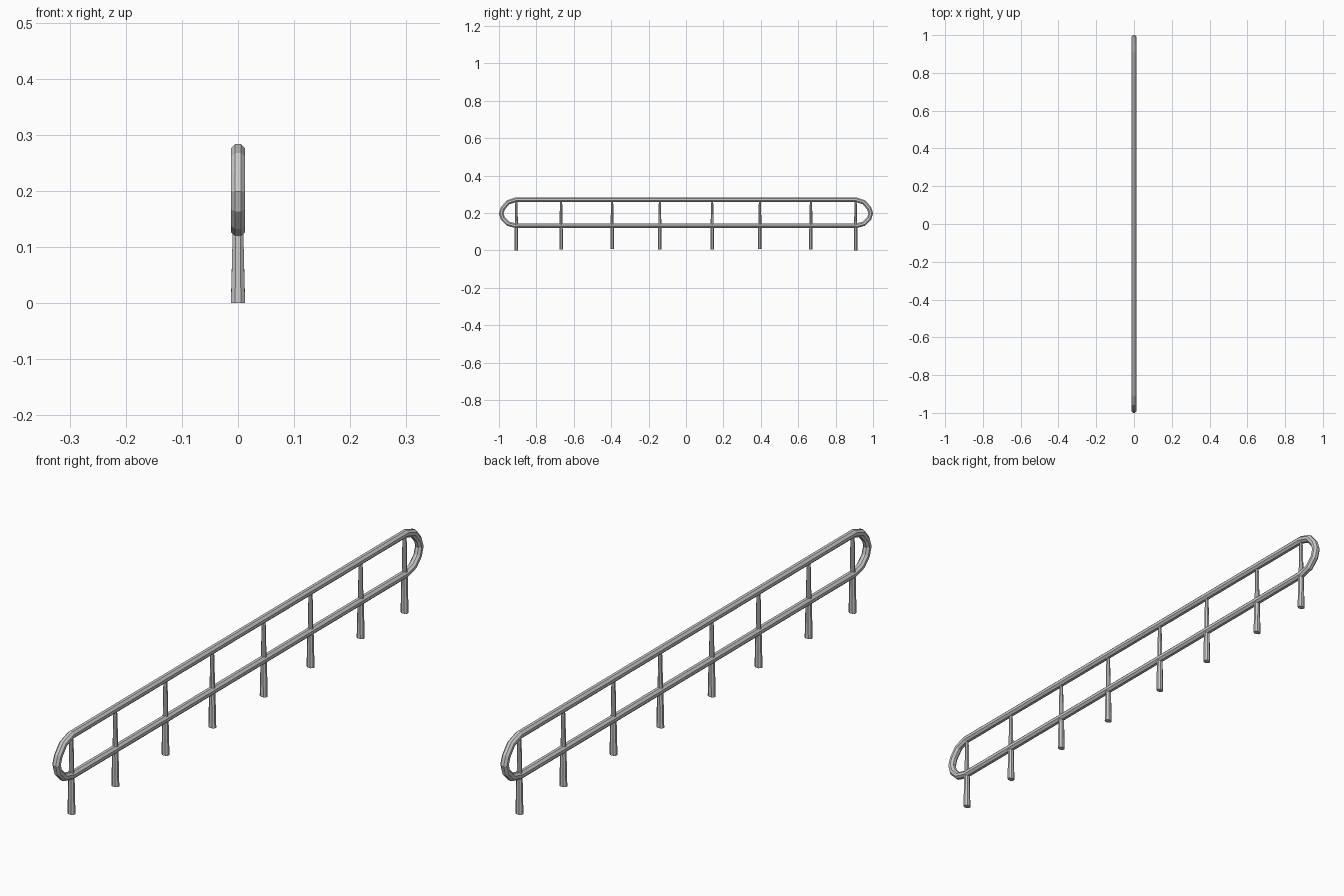
import bpy, bmesh, math
from mathutils import Vector

if "Cube" in bpy.data.objects:
    bpy.data.objects.remove(bpy.data.objects["Cube"])


def skin_rings(name, rings, loop=False):
    """Join equal-sized rings of points into a flat-faced tube."""
    bm = bmesh.new()
    rows = [[bm.verts.new(p) for p in ring] for ring in rings]
    n = len(rows[0])
    pairs = list(zip(rows, rows[1:]))
    if loop:
        pairs.append((rows[-1], rows[0]))
    for a, b in pairs:
        for i in range(n):
            j = (i + 1) % n
            bm.faces.new((a[i], a[j], b[j], b[i]))
    if not loop:
        bm.faces.new(rows[0])
        bm.faces.new(rows[-1])
    bmesh.ops.recalc_face_normals(bm, faces=bm.faces)
    mesh = bpy.data.meshes.new(name)
    bm.to_mesh(mesh)
    bm.free()
    obj = bpy.data.objects.new(name, mesh)
    bpy.context.collection.objects.link(obj)
    return obj


def octagon(radius):
    """Octagon with flat sides facing the axes; radius is to the flats."""
    r = radius / math.cos(math.pi / 8)
    angles = [math.pi / 8 + i * math.pi / 4 for i in range(8)]
    return [(r * math.cos(a), r * math.sin(a)) for a in angles]


# Closed rail loop: rounded right end, mirrored to the left
end = [(0.910, 0.271), (0.952, 0.257), (0.979, 0.225), (0.988, 0.199),
       (0.979, 0.170), (0.952, 0.143), (0.910, 0.1315)]
path = [Vector((0, y, z)) for y, z in end]
path += [Vector((0, -y, z)) for y, z in reversed(end)]
rings = []
for i, p in enumerate(path):
    d0 = (p - path[i - 1]).normalized()
    d1 = (path[(i + 1) % len(path)] - p).normalized()
    tangent = (d0 + d1).normalized()
    side = tangent.cross(Vector((1, 0, 0)))
    rings.append([p + Vector((u, 0, 0)) + side * v for u, v in octagon(0.0125)])
skin_rings("rail_loop", rings, loop=True)

# Stepped, tapering posts
for k, (y, foot) in enumerate([(0.907, 0.0), (0.668, 0.004), (0.395, 0.008), (0.140, 0.005)]):
    for s in (-1, 1):
        profile = [(foot, 0.0125, 0.0095), (0.125, 0.0095, 0.009),
                   (0.145, 0.008, 0.008), (0.245, 0.0065, 0.0065),
                   (0.265, 0.005, 0.004)]
        rings = [[(u * rx, s * y + v * ry, z) for u, v in octagon(1)]
                 for z, rx, ry in profile]
        skin_rings(f"post_{'left' if s < 0 else 'right'}_{k + 1}", rings)
